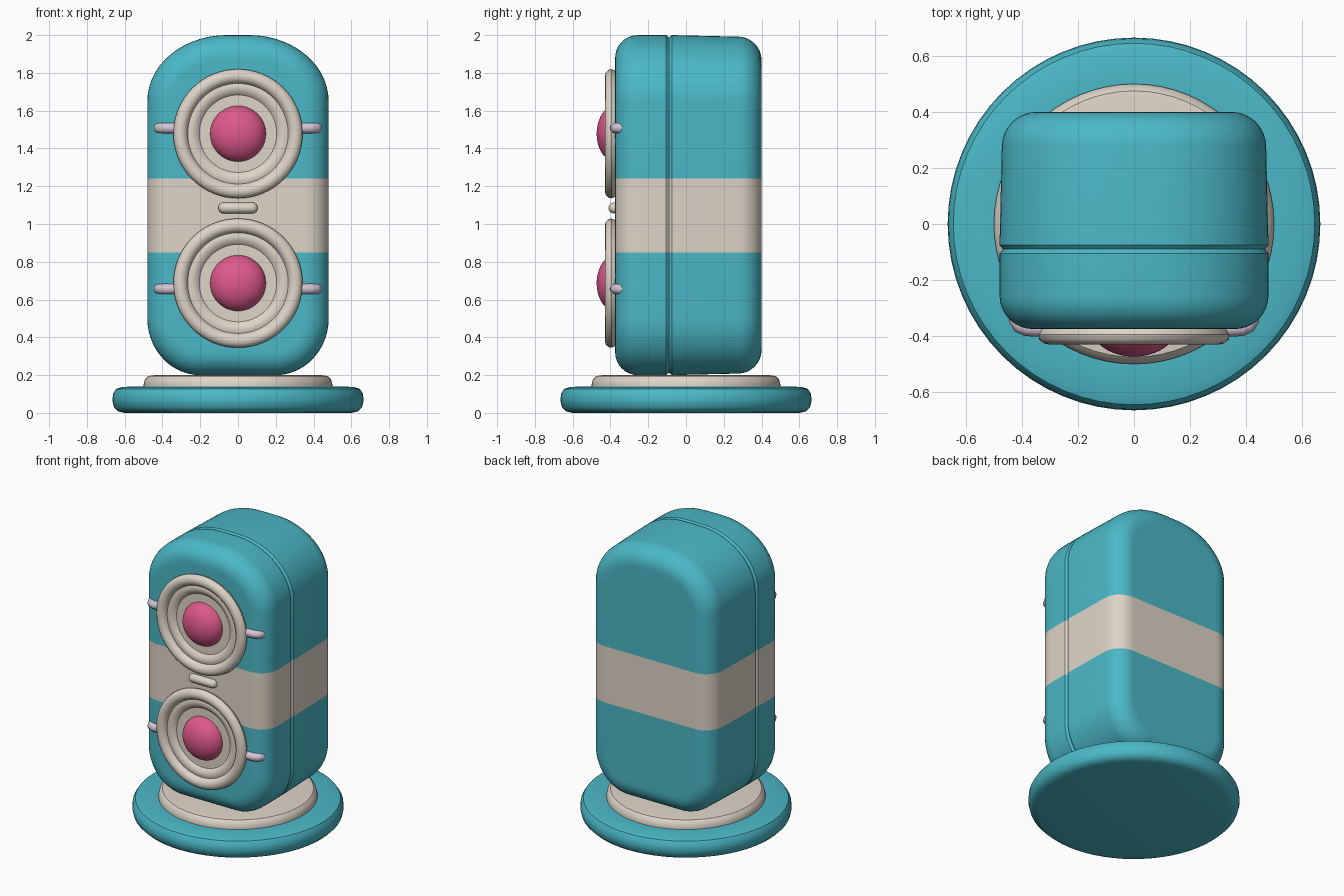
import bpy
import bmesh
from math import cos, sin, pi, radians
from mathutils import Matrix, Vector

if "Cube" in bpy.data.objects:
    bpy.data.objects.remove(bpy.data.objects["Cube"], do_unlink=True)


def material(name, rgb):
    mat = bpy.data.materials.new(name)
    mat.use_nodes = True
    mat.diffuse_color = (*rgb, 1)
    mat.node_tree.nodes["Principled BSDF"].inputs["Base Color"].default_value = (*rgb, 1)
    return mat


TEAL = material("teal", (0.07, 0.48, 0.57))
CREAM = material("cream", (0.73, 0.66, 0.57))
PINK = material("pink", (0.73, 0.10, 0.26))
LILAC = material("lilac", (0.66, 0.56, 0.67))


def finish(name, bm, mats, angle=35):
    bmesh.ops.recalc_face_normals(bm, faces=bm.faces[:])
    mesh = bpy.data.meshes.new(name)
    bm.to_mesh(mesh)
    bm.free()
    obj = bpy.data.objects.new(name, mesh)
    bpy.context.collection.objects.link(obj)
    for mat in mats:
        mesh.materials.append(mat)
    bpy.ops.object.select_all(action='DESELECT')
    obj.select_set(True)
    bpy.context.view_layer.objects.active = obj
    bpy.ops.object.shade_smooth_by_angle(angle=radians(angle))
    return obj


def loft(bm, rings):
    """Skin closed rings of points and cap both ends."""
    loops = [[bm.verts.new(p) for p in ring] for ring in rings]
    n = len(loops[0])
    for a, b in zip(loops, loops[1:]):
        for i in range(n):
            j = (i + 1) % n
            bm.faces.new((a[i], a[j], b[j], b[i]))
    bm.faces.new(loops[0])
    bm.faces.new(loops[-1])


def lathe(name, profile, mat, matrix=Matrix(), steps=64):
    """Turn (radius, height) points about the z axis."""
    bm = bmesh.new()
    loft(bm, [[matrix @ Vector((r * cos(2 * pi * i / steps), r * sin(2 * pi * i / steps), h))
               for i in range(steps)] for r, h in profile])
    return finish(name, bm, [mat])


def tube(name, path, radius, mat, steps=12):
    """Round-ended rod along a horizontal path."""
    bm = bmesh.new()
    pts = [Vector(p) for p in path]
    first, last = (pts[1] - pts[0]).normalized(), (pts[-1] - pts[-2]).normalized()
    caps = [(1 - cos(a), sin(a)) for a in (radians(20), radians(45), radians(70))]
    stations = [(pts[0] + first * radius * c, first, s) for c, s in caps]
    for i, p in enumerate(pts[1:-1], 1):
        stations.append((p, (pts[i + 1] - pts[i - 1]).normalized(), 1))
    stations += [(pts[-1] - last * radius * c, last, s) for c, s in reversed(caps)]
    up = Vector((0, 0, 1))
    rings = []
    for p, t, s in stations:
        side = t.cross(up)
        rings.append([p + radius * s * (side * cos(2 * pi * k / steps) + up * sin(2 * pi * k / steps))
                      for k in range(steps)])
    loft(bm, rings)
    return finish(name, bm, [mat], 50)


# Cabinet outline: wide arched top, tighter bottom corners
def outline(y, inset, steps=14):
    d = inset + 0.03 * max(0, y)
    pts = []
    for cx, cz, rx, rz, start in ((0.06, 1.65, 0.42, 0.35, 0), (-0.06, 1.65, 0.42, 0.35, 1),
                                  (-0.2, 0.5, 0.28, 0.3, 2), (0.2, 0.5, 0.28, 0.3, 3)):
        for i in range(steps + 1):
            a = (start + i / steps) * pi / 2
            pts.append((cx + (rx - d) * cos(a), y, cz + (rz - d) * sin(a)))
    return pts


# Cabinet: rounded front and back edges with a thin seam groove between the shells
FRONT, BACK, SEAM, ROUND = -0.375, 0.4, -0.09, 0.12
arc = [i * pi / 16 for i in range(9)]
sections = [(FRONT, ROUND + 0.02)]
sections += [(FRONT + ROUND * (1 - cos(a)), ROUND * (1 - sin(a))) for a in arc]
sections += [(SEAM - 0.015, 0), (SEAM, 0.013), (SEAM + 0.015, 0)]
sections += [(BACK - ROUND * (1 - cos(a)), ROUND * (1 - sin(a))) for a in reversed(arc)]
sections += [(BACK, ROUND + 0.02)]
bm = bmesh.new()
loft(bm, [outline(y, d) for y, d in sections])

# Cream band cut into the cabinet
BAND = (0.85, 1.24)
for z in BAND:
    bmesh.ops.bisect_plane(bm, geom=bm.verts[:] + bm.edges[:] + bm.faces[:],
                           plane_co=(0, 0, z), plane_no=(0, 0, 1))
for f in bm.faces:
    f.material_index = int(BAND[0] < f.calc_center_median().z < BAND[1])
finish("cabinet", bm, [TEAL, CREAM])

# Round foot and collar
lathe("base_disc", [(0.6, 0), (0.635, 0.008), (0.657, 0.03), (0.665, 0.065), (0.662, 0.1),
                    (0.645, 0.127), (0.61, 0.138), (0.5, 0.14)], TEAL)
lathe("base_collar", [(0.5, 0.13), (0.5, 0.15), (0.493, 0.178), (0.475, 0.195), (0.44, 0.2)], CREAM)

# Speakers: rolled rim, stepped dish and domed centre
for label, z in (("upper", 1.478), ("lower", 0.687)):
    place = Matrix.Translation((0, FRONT, z)) @ Matrix.Rotation(pi / 2, 4, 'X')
    lathe(label + "_speaker_rim",
          [(0.325, -0.01), (0.336, 0.005), (0.342, 0.02), (0.338, 0.037), (0.324, 0.05),
           (0.305, 0.055), (0.286, 0.05), (0.273, 0.038), (0.266, 0.022), (0.25, 0.027),
           (0.23, 0.024), (0.212, 0.012), (0.205, 0.005), (0.1, 0.005)], CREAM, place)
    dome = [(0.148 * cos(a * pi / 24), 0.098 * sin(a * pi / 24)) for a in range(12)]
    lathe(label + "_speaker_dome", dome + [(0.003, 0.098)], PINK, place, 48)

# Hooked side clips gripping the cabinet edge
for label, z in (("upper", 1.508), ("lower", 0.656)):
    for side, s in (("left", 1), ("right", -1)):
        path = [(0.3, -0.375), (0.33, -0.375), (0.385, -0.372), (0.408, -0.362),
                (0.418, -0.345), (0.42, -0.32), (0.42, -0.285)]
        tube(f"{label}_{side}_clip", [(s * x, y, z) for x, y in path], 0.028, LILAC)

# Small pill between the speakers
tube("centre_pill", [(x, -0.382, 1.085) for x in (-0.105, -0.077, 0.077, 0.105)], 0.029, CREAM)
